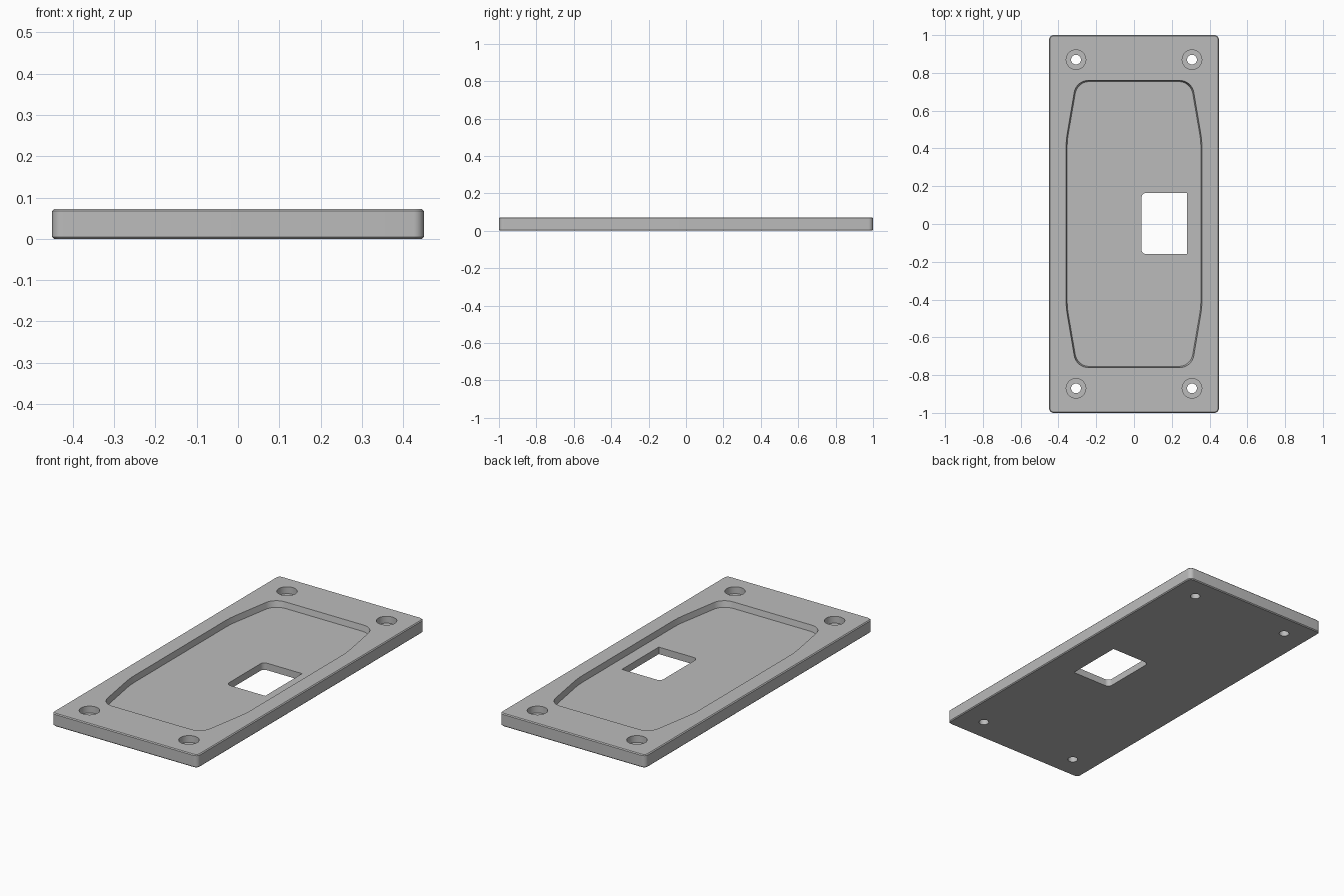
import bpy
import bmesh
import math
from mathutils import Vector

if "Cube" in bpy.data.objects:
    bpy.data.objects.remove(bpy.data.objects["Cube"])

HEIGHT = 0.072
FLOOR = 0.039       # height of the recess floor
SEAT = 0.034        # height of the counterbore floor

grey = bpy.data.materials.new("plain grey")
grey.use_nodes = True
grey.diffuse_color = (0.5, 0.5, 0.5, 1)
grey.node_tree.nodes["Principled BSDF"].inputs["Base Color"].default_value = (0.5, 0.5, 0.5, 1)


def rounded(corners, steps=8):
    """Counter-clockwise outline from (x, y, fillet radius) corners."""
    points = []
    for i, (x, y, radius) in enumerate(corners):
        p = Vector((x, y))
        if radius == 0:
            points.append(p)
            continue
        before = (Vector(corners[i - 1][:2]) - p).normalized()
        after = (Vector(corners[(i + 1) % len(corners)][:2]) - p).normalized()
        half = before.angle(after) / 2
        middle = p + (before + after).normalized() * radius / math.sin(half)
        reach = radius / math.tan(half)
        start = p + before * reach - middle
        turn = math.pi - 2 * half
        angle = math.atan2(start.y, start.x)
        for k in range(steps + 1):
            a = angle + turn * k / steps
            points.append(middle + radius * Vector((math.cos(a), math.sin(a))))
    return points


def loft(name, layers):
    """Closed solid through (outline, height) layers with matching points."""
    bm = bmesh.new()
    rings = [[bm.verts.new((p.x, p.y, z)) for p in outline] for outline, z in layers]
    for low, high in zip(rings, rings[1:]):
        for i in range(len(low)):
            j = (i + 1) % len(low)
            bm.faces.new((low[i], low[j], high[j], high[i]))
    bm.faces.new(list(reversed(rings[0])))
    bm.faces.new(rings[-1])
    mesh = bpy.data.meshes.new(name)
    bm.to_mesh(mesh)
    bm.free()
    mesh.materials.append(grey)
    obj = bpy.data.objects.new(name, mesh)
    bpy.context.collection.objects.link(obj)
    return obj


def box(x, y, radius):
    return rounded([(x, -y, radius), (x, y, radius), (-x, y, radius), (-x, -y, radius)])


def circle(x, y, radius, sides=32):
    return [Vector((x + radius * math.cos(math.tau * k / sides),
                    y + radius * math.sin(math.tau * k / sides))) for k in range(sides)]


def recess_outline(inset):
    # Bowed long sides: straight in the middle, tapering to the ends
    quarter = [(0.36 - inset, 0.44, 0.5), (0.306 - inset, 0.76 - inset, 0.075)]
    right = [(x, -y, r) for x, y, r in reversed(quarter)] + quarter
    return rounded(right + [(-x, -y, r) for x, y, r in right])


def cut(target, cutter):
    cutter.hide_render = True
    mod = target.modifiers.new("cut", 'BOOLEAN')
    mod.operation = 'DIFFERENCE'
    mod.solver = 'EXACT'
    mod.object = cutter
    bpy.context.view_layer.objects.active = target
    bpy.ops.object.modifier_apply(modifier=mod.name)
    bpy.data.objects.remove(cutter)


# Plate with chamfered top and bottom edges
C = 0.005
outer = box(0.45, 1, 0.025)
inner = box(0.45 - C, 1 - C, 0.025 - C)
plate = loft("cover_plate", [(inner, 0), (outer, C), (outer, HEIGHT - C), (inner, HEIGHT)])

# Shallow recess with slightly drafted walls
cut(plate, loft("recess_cutter", [(recess_outline(0.006), FLOOR),
                                  (recess_outline(0), HEIGHT),
                                  (recess_outline(0), HEIGHT + 0.05)]))

# Window, rounded on its inner side only
window = rounded([(0.28, -0.16, 0), (0.28, 0.165, 0), (0.04, 0.165, 0.025), (0.04, -0.16, 0.025)])
cut(plate, loft("window_cutter", [(window, -0.1), (window, 0.2)]))

# Counterbored screw holes
for sx in (-1, 1):
    for sy in (-1, 1):
        x, y = sx * 0.307, sy * 0.87
        wide, narrow = circle(x, y, 0.052), circle(x, y, 0.026)
        cut(plate, loft("screw_hole_cutter", [(narrow, -0.1), (narrow, SEAT),
                                              (wide, SEAT), (wide, 0.2)]))

bpy.ops.object.select_all(action='DESELECT')
plate.select_set(True)
bpy.context.view_layer.objects.active = plate
bpy.ops.object.shade_smooth_by_angle(angle=math.radians(30))
